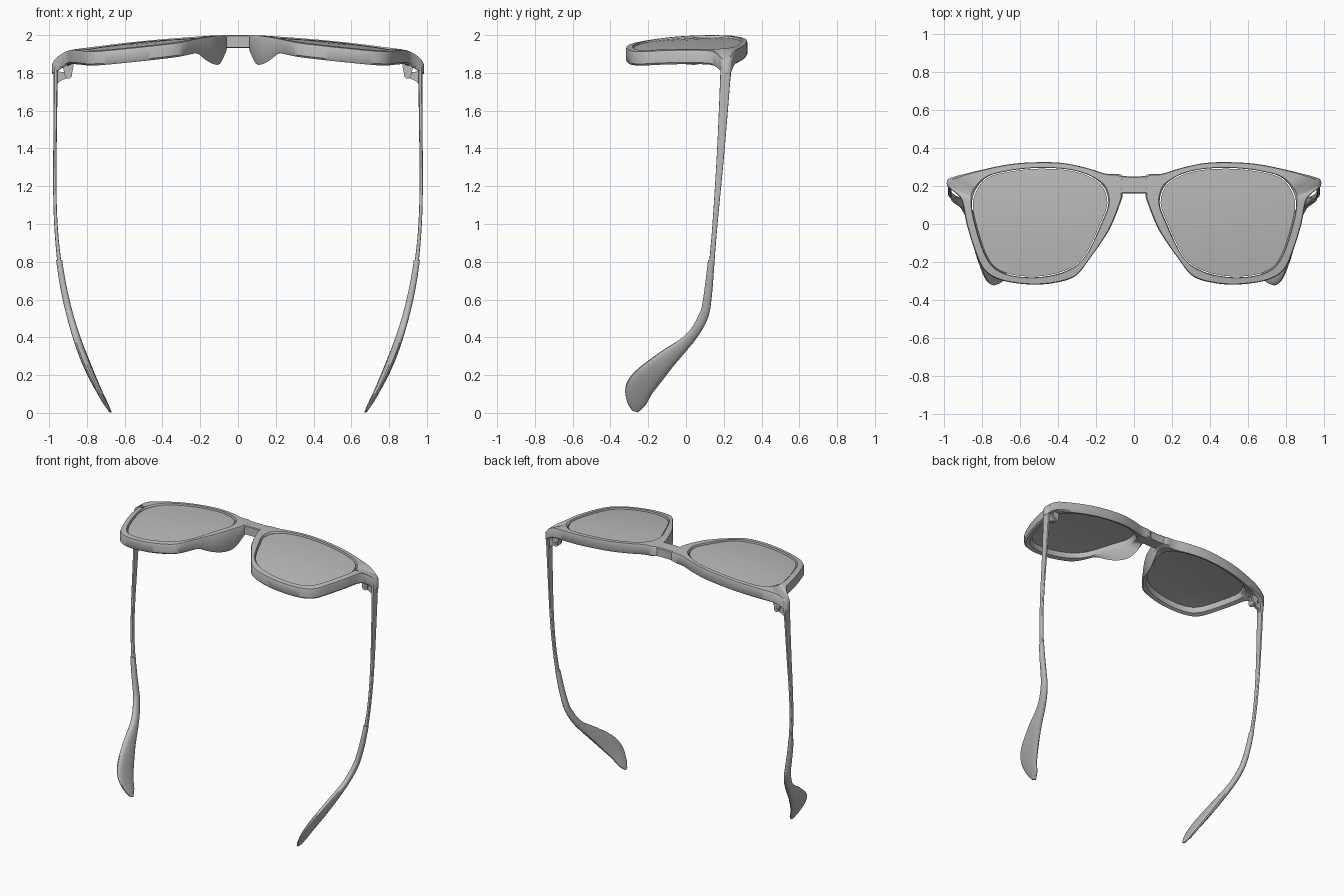
import bpy, bmesh, math
from mathutils import Vector

if "Cube" in bpy.data.objects:
    bpy.data.objects.remove(bpy.data.objects["Cube"])

grey = bpy.data.materials.new("plain grey")
grey.use_nodes = True
grey.diffuse_color = (0.5, 0.5, 0.5, 1)
grey.node_tree.nodes["Principled BSDF"].inputs["Base Color"].default_value = (0.5, 0.5, 0.5, 1)


def finish(name, bm, mirror=True, angle=40):
    bmesh.ops.recalc_face_normals(bm, faces=bm.faces)
    mesh = bpy.data.meshes.new(name)
    bm.to_mesh(mesh)
    bm.free()
    obj = bpy.data.objects.new(name, mesh)
    bpy.context.collection.objects.link(obj)
    mesh.materials.append(grey)
    if mirror:
        obj.modifiers.new("Mirror", "MIRROR")
    bpy.ops.object.select_all(action="DESELECT")
    obj.select_set(True)
    bpy.context.view_layer.objects.active = obj
    bpy.ops.object.shade_smooth_by_angle(angle=math.radians(angle))
    return obj


def loft(name, rows, closed=False, mirror=True, angle=40):
    """Skin a series of closed sections; join the ends or cap them."""
    bm = bmesh.new()
    rings = [[bm.verts.new(p) for p in row] for row in rows]
    pairs = list(zip(rings, rings[1:]))
    if closed:
        pairs.append((rings[-1], rings[0]))
    else:
        bm.faces.new(rings[0])
        bm.faces.new(rings[-1])
    for a, b in pairs:
        for i in range(len(a)):
            j = (i + 1) % len(a)
            bm.faces.new((a[i], a[j], b[j], b[i]))
    return finish(name, bm, mirror, angle)


def spline(points, steps, closed):
    """Smooth path through points of any dimension."""
    n = len(points)
    get = lambda i: points[i % n] if closed else points[max(0, min(n - 1, i))]
    out = []
    for i in range(n if closed else n - 1):
        for k in range(steps):
            t = k / steps
            out.append([0.5 * (2 * b + (c - a) * t + (2 * a - 5 * b + 4 * c - d) * t * t
                               + (3 * b - a - 3 * c + d) * t ** 3)
                        for a, b, c, d in zip(get(i - 1), get(i), get(i + 1), get(i + 2))])
    if not closed:
        out.append(points[-1])
    return out


def surface(x, y, depth):
    """Point below the domed face of the frame."""
    z = 2 - 0.1 * x * x - 0.2 * (y - 0.12) ** 2 - 4 * max(0, x - 0.88) ** 2
    return Vector((x, y, z - depth))


# Rim outline, with the hinge lug at the outer top corner
outer = spline([(.06, .253), (.15, .265), (.25, .295), (.37, .32), (.5, .325), (.65, .315),
                (.8, .285), (.94, .25), (.98, .232), (.98, .195), (.94, .165), (.905, .12),
                (.88, 0), (.84, -.13), (.79, -.24), (.7, -.295), (.55, -.318), (.42, -.31),
                (.31, -.275), (.235, -.185), (.13, -.03), (.07, .115), (.06, .16)], 6, True)
opening = spline([(.85, .13), (.79, .235), (.68, .275), (.5, .295), (.31, .28), (.18, .22),
                  (.135, .115), (.18, -.015), (.26, -.175), (.365, -.25), (.52, -.28),
                  (.68, -.26), (.77, -.185), (.835, 0)], 8, True)
CX = 0.49
polar = sorted((math.atan2(y, x - CX), math.hypot(x - CX, y)) for x, y in opening)
polar = ([(polar[-1][0] - math.tau, polar[-1][1])] + polar
         + [(polar[0][0] + math.tau, polar[0][1])])


def lens_edge(x, y):
    """Point of the lens opening in the direction of (x, y)."""
    ang = math.atan2(y, x - CX)
    for (a, r), (b, s) in zip(polar, polar[1:]):
        if a <= ang <= b:
            rad = r + (s - r) * (ang - a) / max(b - a, 1e-6)
            return CX + rad * math.cos(ang), rad * math.sin(ang)


# Rims, deepened into nose pads along the inner side
rows = []
for x, y in outer:
    ix, iy = lens_edge(x, y)
    reach = 0.12 if y > 0.05 else 0.2
    pad = 0.08 * max(0, 1 - ((y - 0.05) / reach) ** 2) if x < 0.3 else 0
    section = [(0, .012), (.1, 0), (.92, 0), (1, .01), (1, .05), (.85, .07 + .2 * pad),
               (.5, .073 + .6 * pad), (.2, .075 + pad), (0, .064 + .6 * pad)]
    rows.append([surface(x + (ix - x) * t, y + (iy - y) * t, d) for t, d in section])
loft("rims_with_nose_pads", rows, closed=True)

# Lenses, slightly recessed in the rims
bm = bmesh.new()
rings = []
for scale, depth in [(0.02, .01), (.35, .01), (.7, .01), (.985, .01),
                     (.985, .035), (.7, .035), (.35, .035), (.02, .035)]:
    rings.append([bm.verts.new(surface(CX + (x - CX) * scale, y * scale, depth))
                  for x, y in opening])
for a, b in zip(rings, rings[1:]):
    for i in range(len(a)):
        bm.faces.new((a[i - 1], a[i], b[i], b[i - 1]))
bm.faces.new(rings[0])
bm.faces.new(rings[-1])
finish("lenses", bm)

# Bridge between the rims
rows = []
for i in range(-4, 5):
    x = i * 0.02
    top = 0.25 + 0.8 * x * x
    rows.append([surface(x, y, d) for y, d in
                 [(.16, .004), (.165, 0), (top - .005, 0), (top, .006), (top, .064), (.16, .064)]])
loft("bridge", rows, mirror=False, angle=30)


# Temples, bowing inwards towards the tips
def temple_x(z):
    return 0.97 - 0.172 * max(0, 1.25 - z) ** 2.45 - 0.01 * max(0, z - 1.3)


def temple(name, sections, squareness):
    """Sections give front edge y, z, back edge y, z and thickness."""
    rows = []
    for ya, za, yb, zb, thick in spline(sections, 6, False):
        row = []
        for k in range(16):
            c, s = math.cos(k * math.tau / 16), math.sin(k * math.tau / 16)
            u = math.copysign(abs(c) ** squareness, c) / 2
            v = math.copysign(abs(s) ** squareness, s) / 2
            z = (za + zb) / 2 + u * (zb - za)
            row.append((temple_x(z) + v * thick, (ya + yb) / 2 + u * (yb - ya), z))
        rows.append(row)
    loft(name, rows)


temple("temple_arms", [(.183, 1.83, .24, 1.83, .022), (.165, 1.4, .205, 1.4, .018),
                       (.14, 1, .167, 1, .018), (.122, .79, .15, .79, .022)], 0.5)
temple("temple_tips", [(.117, .81, .152, .81, .032), (.09, .6, .135, .6, .036),
                       (.068, .52, .113, .495, .038), (0, .415, .052, .39, .042),
                       (-.14, .32, -.06, .255, .046), (-.27, .22, -.13, .165, .042),
                       (-.32, .14, -.18, .1, .034), (-.312, .06, -.215, .04, .026),
                       (-.285, .012, -.255, .002, .014)], 0.8)


# Hinges: barrel, leaf on the arm and leaf under the lug
def barrel(name, x, y, z, radius, length):
    ring = [(x + radius * math.cos(k * math.tau / 16), z + radius * math.sin(k * math.tau / 16))
            for k in range(16)]
    loft(name, [[(px, y + e * length / 2, pz) for px, pz in ring] for e in (-1, 1)])


def plate(name, profile, y, width):
    loft(name, [[(x, y + e * width / 2, z) for x, z in profile] for e in (-1, 1)], angle=20)


barrel("hinge_barrels", .898, .21, 1.79, .02, .05)
barrel("hinge_pins", .898, .21, 1.79, .009, .056)
plate("hinge_arm_leaves", [(.9, 1.775), (.9, 1.8), (.965, 1.81), (.965, 1.73), (.945, 1.755)],
      .21, .022)
for y in (.193, .227):
    plate("hinge_frame_leaf", [(.88, 1.79), (.916, 1.79), (.93, 1.84), (.87, 1.84)], y, .012)
